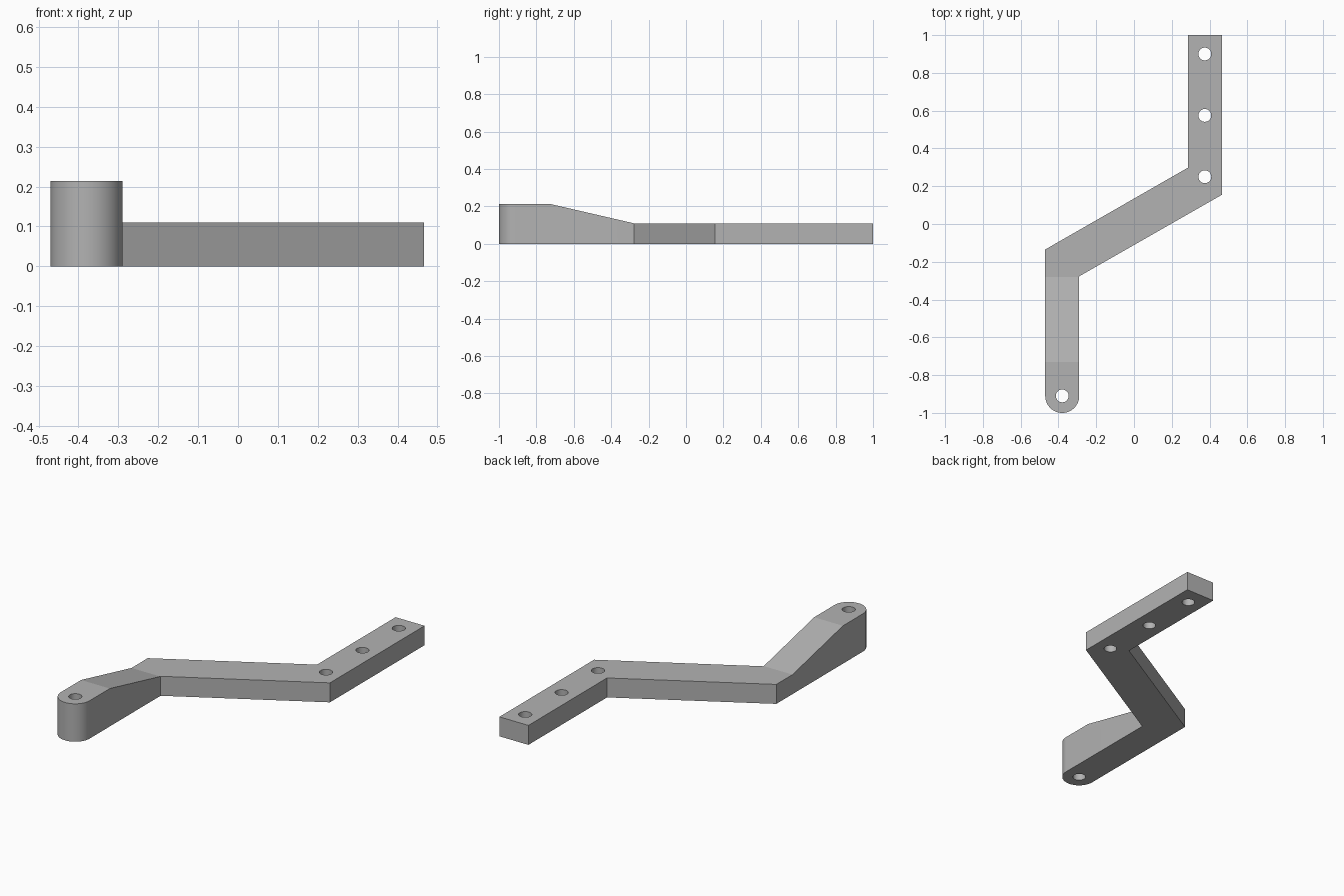
import bpy, bmesh, math
from mathutils import Vector

cube = bpy.data.objects.get("Cube")
if cube:
    bpy.data.objects.remove(cube, do_unlink=True)

grey = bpy.data.materials.new("plain grey")
grey.use_nodes = True
colour = (0.45, 0.45, 0.45, 1)
grey.diffuse_color = colour
grey.node_tree.nodes["Principled BSDF"].inputs["Base Color"].default_value = colour


def prism(name, points, direction):
    """Extrude a closed outline along a direction."""
    bm = bmesh.new()
    face = bm.faces.new([bm.verts.new(p) for p in points])
    moved = bmesh.ops.extrude_face_region(bm, geom=[face])["geom"]
    verts = [v for v in moved if isinstance(v, bmesh.types.BMVert)]
    bmesh.ops.translate(bm, verts=verts, vec=Vector(direction))
    bmesh.ops.recalc_face_normals(bm, faces=bm.faces)
    mesh = bpy.data.meshes.new(name)
    bm.to_mesh(mesh)
    bm.free()
    mesh.materials.append(grey)
    obj = bpy.data.objects.new(name, mesh)
    bpy.context.collection.objects.link(obj)
    return obj


def arc(cx, cy, radius, start, sweep, steps):
    angles = [start + sweep * i / steps for i in range(steps + 1)]
    return [(cx + radius * math.cos(a), cy + radius * math.sin(a)) for a in angles]


def cut(target, tool, operation):
    mod = target.modifiers.new(tool.name, "BOOLEAN")
    mod.object, mod.operation, mod.solver = tool, operation, "EXACT"
    bpy.context.view_layer.objects.active = target
    bpy.ops.object.modifier_apply(modifier=mod.name)
    bpy.data.objects.remove(tool, do_unlink=True)


# Cranked arm: plan outline with a rounded front end
plan = [(-0.29, -0.277), (0.466, 0.155), (0.466, 1), (0.285, 1), (0.285, 0.298), (-0.47, -0.135)]
plan += arc(-0.38, -0.91, 0.09, math.pi, math.pi, 32)
arm = prism("cranked_arm", [(x, y, -0.1) for x, y in plan], (0, 0, 0.5))

# Side profile: thin bar that ramps up to the tall front end
side = [(-1.1, 0), (1.1, 0), (1.1, 0.11), (-0.28, 0.11), (-0.73, 0.214), (-1.1, 0.214)]
cut(arm, prism("side_profile", [(-0.6, y, z) for y, z in side], (1.2, 0, 0)), "INTERSECT")

# Pivot hole in front, three mounting holes behind
for x, y in [(-0.38, -0.91), (0.375, 0.25), (0.375, 0.575), (0.375, 0.9)]:
    ring = arc(x, y, 0.034, 0, math.tau, 32)[:-1]
    cut(arm, prism("hole", [(a, b, -0.2) for a, b in ring], (0, 0, 0.7)), "DIFFERENCE")

# Smooth the round walls, keep the edges crisp
bpy.ops.object.select_all(action="DESELECT")
arm.select_set(True)
bpy.context.view_layer.objects.active = arm
bpy.ops.object.shade_smooth_by_angle(angle=math.radians(12))
